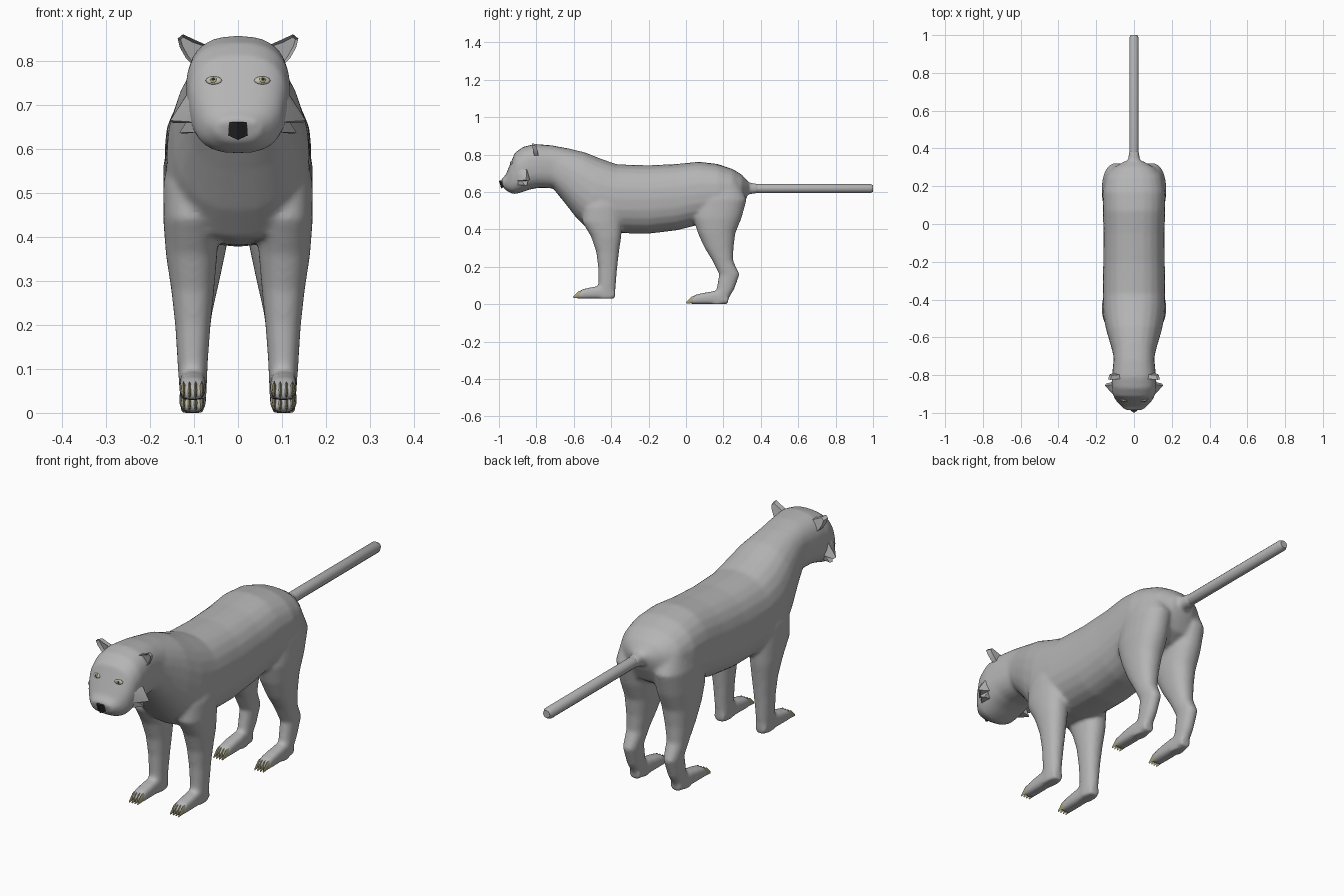
import bpy, bmesh, math
from mathutils import Matrix, Vector

if "Cube" in bpy.data.objects:
    bpy.data.objects.remove(bpy.data.objects["Cube"], do_unlink=True)


def make_material(name, colour):
    mat = bpy.data.materials.new(name)
    mat.use_nodes = True
    mat.diffuse_color = (*colour, 1)
    mat.node_tree.nodes["Principled BSDF"].inputs["Base Color"].default_value = (*colour, 1)
    return mat


fur = make_material("grey fur", (0.46, 0.46, 0.46))
black = make_material("nose black", (0.02, 0.02, 0.02))
claw_mat = make_material("olive claw", (0.42, 0.39, 0.2))
eye_mat = make_material("eye white", (0.55, 0.54, 0.46))


def finish(bm, name, material, smooth_angle=None):
    """Turn a bmesh into a named object with one material."""
    bmesh.ops.recalc_face_normals(bm, faces=bm.faces)
    mesh = bpy.data.meshes.new(name)
    bm.to_mesh(mesh)
    bm.free()
    mesh.materials.append(material)
    obj = bpy.data.objects.new(name, mesh)
    bpy.context.collection.objects.link(obj)
    if smooth_angle:
        bpy.ops.object.select_all(action="DESELECT")
        obj.select_set(True)
        bpy.context.view_layer.objects.active = obj
        bpy.ops.object.shade_smooth_by_angle(angle=math.radians(smooth_angle))
    return obj


def loft(bm, stations, sides=24, power=0.85):
    """Skin rounded rings; station = top y, top z, bottom y, bottom z, half width, centre x."""
    def soft(v):
        return math.copysign(abs(v) ** power, v)

    rings = []
    for ty, tz, by, bz, half, cx in stations:
        top, low = Vector((cx, ty, tz)), Vector((cx, by, bz))
        ring = []
        for i in range(sides):
            a = math.tau * i / sides
            co = (top + low) / 2 + (top - low) / 2 * soft(math.cos(a))
            co.x += half * soft(math.sin(a))
            ring.append(bm.verts.new(co))
        rings.append(ring)
    for r, s in zip(rings, rings[1:]):
        for i in range(sides):
            j = (i + 1) % sides
            bm.faces.new((r[i], r[j], s[j], s[i]))
    bm.faces.new(rings[0])
    bm.faces.new(rings[-1])


def hull(bm, points):
    verts = [bm.verts.new(p) for p in points]
    result = bmesh.ops.convex_hull(bm, input=verts)
    unused = [v for v in result["geom_interior"] if isinstance(v, bmesh.types.BMVert)]
    bmesh.ops.delete(bm, geom=unused, context="VERTS")


def centred(rows):
    return [(*row, 0) for row in rows]


def leg_stations(rows, side):
    """Leg rows = height, front y, back y, inner x, outer x."""
    return [(yf, z, yb, z, (xo - xi) / 2, side * (xo + xi) / 2) for z, yf, yb, xi, xo in rows]


head = [
    (-.99, .667, -.972, .615, .05), (-.965, .69, -.94, .595, .078),
    (-.942, .745, -.915, .588, .1), (-.915, .81, -.88, .598, .114),
    (-.87, .842, -.84, .612, .12), (-.81, .857, -.79, .622, .116),
    (-.72, .85, -.71, .62, .108), (-.64, .835, -.66, .56, .115),
]
torso = [
    (-.75, .84, -.72, .63, .1), (-.64, .836, -.655, .55, .122),
    (-.54, .812, -.585, .46, .147), (-.46, .78, -.52, .395, .162),
    (-.37, .748, -.38, .38, .166), (-.2, .743, -.2, .377, .163),
    (-.05, .75, -.05, .395, .162), (.07, .762, .07, .425, .165),
    (.17, .75, .17, .45, .167), (.25, .723, .24, .47, .153),
    (.3, .692, .29, .5, .115), (.337, .65, .325, .57, .05),
]
front_leg = [
    (.62, -.48, -.37, .06, .15), (.52, -.55, -.34, .05, .17),
    (.44, -.555, -.34, .045, .17), (.36, -.507, -.346, .047, .164),
    (.28, -.48, -.358, .054, .152), (.2, -.47, -.367, .062, .143),
    (.12, -.468, -.374, .068, .138), (.03, -.475, -.38, .072, .132),
]
hind_leg = [
    (.66, .1, .28, .03, .15), (.56, .05, .325, .015, .17),
    (.46, .038, .297, .015, .17), (.38, .063, .264, .025, .162),
    (.3, .1, .254, .042, .152), (.23, .143, .253, .058, .143),
    (.16, .177, .287, .067, .136), (.08, .163, .258, .072, .133),
    (.03, .14, .228, .075, .132), (0, .13, .2, .078, .13),
]
foot = [
    (-.38, .075, -.38, .029, .025), (-.45, .1, -.45, .029, .03),
    (-.51, .09, -.51, .029, .031), (-.555, .08, -.56, .029, .03),
    (-.588, .056, -.588, .031, .025),
]
claw = [(-.54, .075, -.54, .04, .005), (-.575, .07, -.57, .035, .006), (-.605, .04, -.602, .033, .001)]
FOOT_X = .103
FOOT_SHIFTS = {"front": (0, 0), "hind": (.605, -.029)}


def placed(rows, shift, x):
    dy, dz = shift
    return [(ty + dy, tz + dz, by + dy, bz + dz, w, x) for ty, tz, by, bz, w in rows]


# Body: head, torso, legs and feet blended into one skin
bm = bmesh.new()
loft(bm, centred(head), power=0.78)
loft(bm, centred(torso))
loft(bm, [(.28, .67, .28, .56, .055, 0), (.335, .65, .335, .588, .033, 0), (.39, .644, .39, .594, .025, 0)])
for side in (-1, 1):
    loft(bm, leg_stations(front_leg, side), power=0.9)
    loft(bm, leg_stations(hind_leg, side), power=0.9)
    for shift in FOOT_SHIFTS.values():
        loft(bm, placed(foot, shift, side * FOOT_X), power=0.65)
body = finish(bm, "body", fur)
remesh = body.modifiers.new("blend", "REMESH")
remesh.mode = "VOXEL"
remesh.voxel_size = 0.008
remesh.use_smooth_shade = True
smooth = body.modifiers.new("soften", "SMOOTH")
smooth.factor = 0.5
smooth.iterations = 10

# Tail: straight rod with a chamfered end
bm = bmesh.new()
tail = [(y, .619 + r, y, .619 - r, r, 0) for y, r in ((.32, .024), (.4, .025), (.985, .025), (1, .017))]
loft(bm, tail, sides=12, power=1)
finish(bm, "tail", fur, 40)

# Nose: faceted wedge
bm = bmesh.new()
hull(bm, [(0, -1, .66), (0, -.988, .62), (0, -.94, .65)]
     + [(s * .045, y, z) for s in (-1, 1) for y, z in ((-.968, .662), (-.966, .64), (-.93, .648))])
finish(bm, "nose", black)

bpy.context.view_layer.update()
depsgraph = bpy.context.evaluated_depsgraph_get()

for side, label in ((1, "left"), (-1, "right")):
    # Ear: slab with a hollowed front
    bm = bmesh.new()
    outline = [(.07, .835), (.1, .848), (.125, .86), (.137, .85), (.132, .83), (.118, .805), (.098, .785)]
    rim = bm.faces.new([bm.verts.new((side * x, -.825 + (.86 - z) * .2, z)) for x, z in outline])
    back = bmesh.ops.extrude_face_region(bm, geom=[rim], use_keep_orig=True)
    moved = [g for g in back["geom"] if isinstance(g, bmesh.types.BMVert)]
    bmesh.ops.translate(bm, verts=moved, vec=(-side * .006, .024, -.004))
    bmesh.ops.inset_region(bm, faces=[rim], thickness=.007)
    bmesh.ops.translate(bm, verts=rim.verts, vec=(0, .014, 0))
    finish(bm, label + "_ear", fur, 50)

    # Cheek ruff: two swept tufts
    bm = bmesh.new()
    upper = [(.1, -.915, .72), (.1, -.85, .75), (.118, -.875, .72), (.154, -.855, .664),
             (.148, -.845, .658), (.09, -.92, .66), (.09, -.83, .67)]
    lower = [(.1, -.91, .69), (.09, -.84, .69), (.133, -.86, .636),
             (.125, -.85, .634), (.085, -.915, .638), (.08, -.85, .642)]
    for tuft in (upper, lower):
        hull(bm, [(side * x, y, z) for x, y, z in tuft])
    finish(bm, label + "_cheek_ruff", fur, 40)

    # Eye: almond, iris and pupil resting on the face
    hit, spot, normal, _ = body.ray_cast(Vector((side * .055, -2, .755)), Vector((0, 1, 0)), depsgraph=depsgraph)
    if not hit:
        spot, normal = Vector((side * .055, -.92, .755)), Vector((0, -1, 0))
    turn = normal.to_track_quat("Z", "Y")
    parts = (("eye", eye_mat, (.019, .01, .006), 0),
             ("iris", claw_mat, (.008, .008, .004), .004),
             ("pupil", black, (.004, .004, .003), .0065))
    for name, material, size, lift in parts:
        bm = bmesh.new()
        matrix = Matrix.LocRotScale(spot + normal * lift, turn, Vector(size))
        bmesh.ops.create_uvsphere(bm, u_segments=12, v_segments=8, radius=1, matrix=matrix)
        finish(bm, label + "_" + name, material, 60)

    # Claws: four per foot
    for end, shift in FOOT_SHIFTS.items():
        bm = bmesh.new()
        for i in range(4):
            loft(bm, placed(claw, shift, side * (FOOT_X + (i - 1.5) * .014)), sides=6, power=1)
        finish(bm, label + "_" + end + "_claws", claw_mat, 50)
